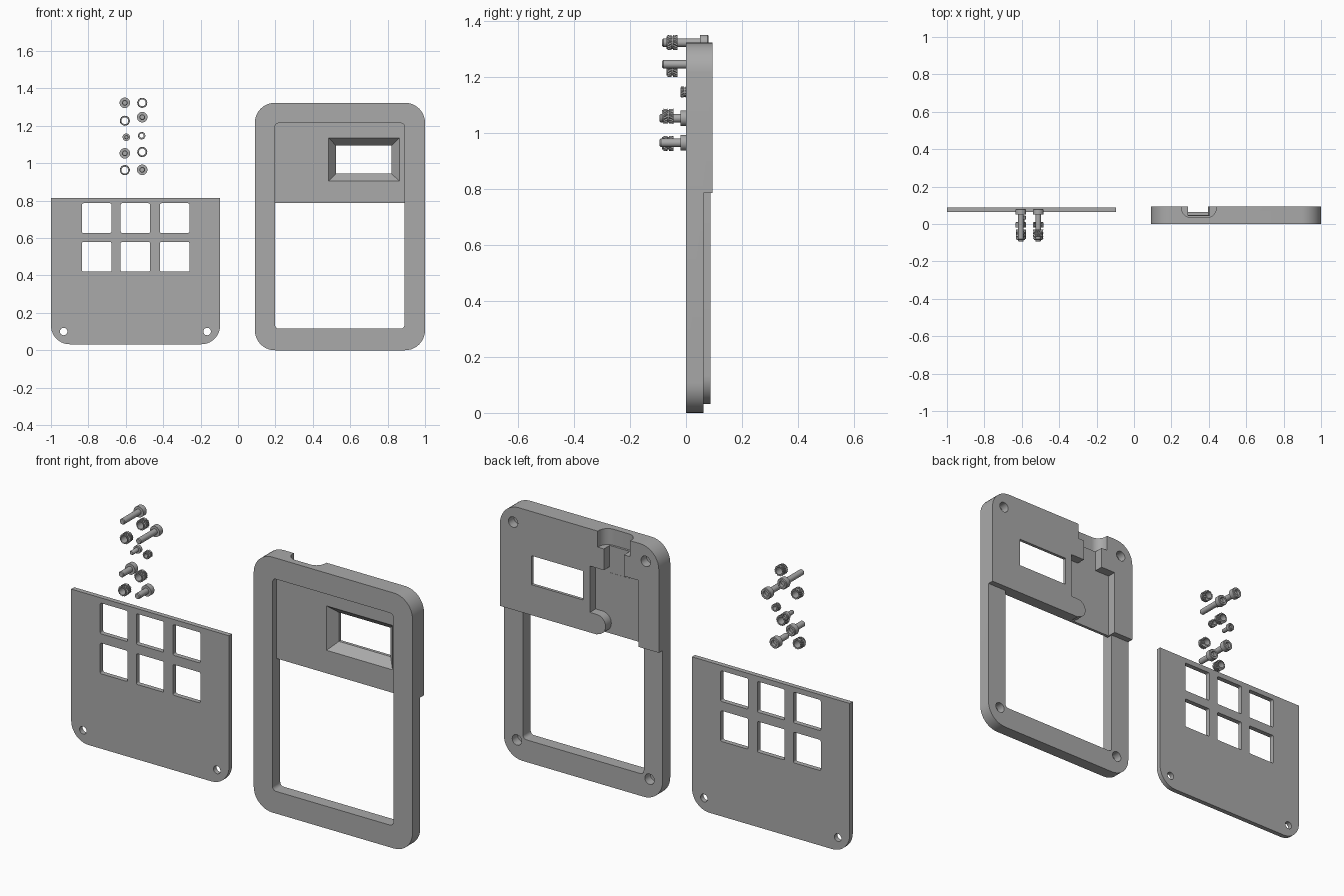
import bpy, bmesh
from math import sin, cos, pi, radians

cube = bpy.data.objects.get("Cube")
if cube:
    bpy.data.objects.remove(cube, do_unlink=True)

grey = bpy.data.materials.new("plain grey")
grey.use_nodes = True
colour = (0.4, 0.4, 0.4, 1)
grey.diffuse_color = colour
grey.node_tree.nodes["Principled BSDF"].inputs["Base Color"].default_value = colour


def finish(name, bm):
    bmesh.ops.recalc_face_normals(bm, faces=bm.faces)
    mesh = bpy.data.meshes.new(name)
    bm.to_mesh(mesh)
    bm.free()
    mesh.materials.append(grey)
    ob = bpy.data.objects.new(name, mesh)
    bpy.context.collection.objects.link(ob)
    return ob


def loft(name, rings, closed=False):
    """Skin matching rings of 3D points; cap the ends or join last to first."""
    bm = bmesh.new()
    loops = [[bm.verts.new(p) for p in ring] for ring in rings]
    n = len(loops[0])
    pairs = list(zip(loops, loops[1:]))
    if closed:
        pairs.append((loops[-1], loops[0]))
    else:
        bm.faces.new(loops[0])
        bm.faces.new(loops[-1])
    for a, b in pairs:
        for i in range(n):
            j = (i + 1) % n
            bm.faces.new((a[i], a[j], b[j], b[i]))
    return finish(name, bm)


def arc(cx, cz, r, start, end, steps=10):
    return [(cx + r * cos(radians(start + (end - start) * i / steps)),
             cz + r * sin(radians(start + (end - start) * i / steps)))
            for i in range(steps + 1)]


def rounded(x0, x1, z0, z1, low=0, high=0):
    """Rectangle outline with separate lower and upper corner radii."""
    pts = []
    for cx, cz, r, a in ((x1 - low, z0 + low, low, -90), (x1 - high, z1 - high, high, 0),
                         (x0 + high, z1 - high, high, 90), (x0 + low, z0 + low, low, 180)):
        pts += arc(cx, cz, r, a, a + 90) if r else [(cx, cz)]
    return pts


def at_y(outline, y):
    return [(x, y, z) for x, z in outline]


def plate(name, outline, y0, y1):
    return loft(name, [at_y(outline, y0), at_y(outline, y1)])


def rod(name, x, z, r, y0, y1, sides=24):
    return plate(name, arc(x, z, r, 0, 360, sides)[:-1], y0, y1)


def cut(ob, cutters):
    for c in cutters:
        c.hide_render = True
        mod = ob.modifiers.new("cut", "BOOLEAN")
        mod.operation = "DIFFERENCE"
        mod.solver = "EXACT"
        mod.object = c
    graph = bpy.context.evaluated_depsgraph_get()
    mesh = bpy.data.meshes.new_from_object(ob.evaluated_get(graph))
    ob.modifiers.clear()
    ob.data = mesh
    for c in cutters:
        bpy.data.objects.remove(c, do_unlink=True)


def smooth(ob):
    bpy.ops.object.select_all(action="DESELECT")
    ob.select_set(True)
    bpy.context.view_layer.objects.active = ob
    bpy.ops.object.shade_smooth_by_angle(angle=radians(30))


# Case: thick upper half, thinner lower frame
STEP, BACK, FRAME, PANEL = 0.786, 0.094, 0.063, 0.032
case = plate("case", rounded(0.09, 1.0, 0, 1.323, 0.107, 0.107), 0, BACK)
boss = arc(0.445, 0.84, 0.05, 90, 270, 16)
pocket = [(0.205, 0.7), (0.205, 1.13), (0.485, 1.13), (0.485, 0.89)] + boss + [(0.445, 0.7)]
plug = rounded(0.254, 0.44, 0.035, 0.2, 0.05, 0)
cutters = [
    plate("rear_step_cutter", rounded(-0.1, 1.1, -0.1, STEP), FRAME, 0.2),
    plate("front_recess_cutter", rounded(0.198, 0.89, 0.115, 1.214, 0.02, 0.02), -0.1, PANEL),
    plate("opening_cutter", rounded(0.198, 0.89, 0.115, STEP, 0.02, 0), -0.2, 0.3),
    # display window with sloping bezel
    loft("window_cutter", [at_y(rounded(0.485, 0.863, 0.905, 1.135), 0.0),
                           at_y(rounded(0.485, 0.863, 0.905, 1.135), PANEL),
                           at_y(rounded(0.524, 0.82, 0.944, 1.094), 0.078),
                           at_y(rounded(0.524, 0.82, 0.944, 1.094), 0.2)]),
    # circuit board pocket, cable channel and plug notch
    plate("pocket_cutter", pocket, 0.047, 0.2),
    plate("channel_cutter", rounded(0.29, 0.405, 1.1, 1.3), 0.046, 0.21),
    loft("plug_cutter", [[(x, y, z) for x, y in plug] for z in (1.24, 1.5)]),
]
for x in (0.165, 0.925):
    for z, back in ((0.1, FRAME), (1.24, BACK)):
        cutters.append(rod("screw_hole_cutter", x, z, 0.027, back - 0.045, back + 0.1))
cut(case, cutters)
smooth(case)

# Cover plate with six key windows and two screw holes
cover = plate("cover_plate", rounded(-1.0, -0.096, 0.032, 0.813, 0.1, 0), FRAME, 0.088)
cutters = [rod("hole_cutter", x, 0.1, 0.02, 0, 0.2) for x in (-0.932, -0.165)]
for x in (-0.834, -0.627, -0.417):
    for z in (0.42, 0.627):
        cutters.append(plate("key_cutter", rounded(x, x + 0.157, z, z + 0.159, 0.008, 0.008), 0, 0.2))
cut(cover, cutters)
smooth(cover)


def screw(name, x, z, tip, seat, shaft, head, height):
    """Socket head screw lying along y with its head at the back."""
    rings = []
    for r, y, sides in ((shaft * 0.8, tip, 0), (shaft, tip + 0.004, 0), (shaft, seat, 0),
                        (head, seat, 0), (head, seat + height - 0.003, 0),
                        (head - 0.003, seat + height, 0), (head * 0.55, seat + height, 0),
                        (head * 0.55, seat + height * 0.45, 0)):
        rings.append(at_y(arc(x, z, r, 0, 360, 24)[:-1], y))
    smooth(loft(name, rings))


def insert(name, x, z, y0, y1, outer, hole, teeth=16):
    """Threaded insert: two bands of opposed slanted knurling around a groove."""
    n = teeth * 2
    span = y1 - y0

    def ring(r, t, twist=0.0, depth=0.0):
        pts = []
        for i in range(n):
            a = 2 * pi * (i + twist) / n
            rr = r - depth * (i % 2)
            pts.append((x + rr * cos(a), y0 + span * t, z + rr * sin(a)))
        return pts

    neck, tooth = outer * 0.82, outer * 0.14
    loft(name, [ring(hole, 0), ring(neck, 0), ring(neck, 0.1),
                ring(outer, 0.1, 0, tooth), ring(outer, 0.45, 1.5, tooth),
                ring(neck, 0.45), ring(neck, 0.6),
                ring(outer, 0.6, 1.5, tooth), ring(outer, 1, 0, tooth),
                ring(hole, 1)], closed=True)


# Loose hardware in two columns
LEFT, RIGHT = -0.605, -0.512
for x, z in ((LEFT, 1.323), (RIGHT, 1.246)):
    screw("long_screw", x, z, -0.085, 0.05, 0.015, 0.028, 0.03)
for x, z in ((LEFT, 1.053), (RIGHT, 0.965)):
    screw("short_screw", x, z, -0.094, -0.02, 0.015, 0.028, 0.03)
screw("small_screw", -0.597, 1.139, -0.02, 0.025, 0.011, 0.02, 0.02)
for x, z in ((RIGHT, 1.323), (LEFT, 1.227)):
    insert("upper_insert", x, z, -0.07, -0.03, 0.027, 0.018)
for x, z in ((RIGHT, 1.06), (LEFT, 0.963)):
    insert("lower_insert", x, z, -0.085, -0.045, 0.027, 0.018)
insert("small_insert", -0.515, 1.147, -0.02, 0.01, 0.02, 0.011, 12)
